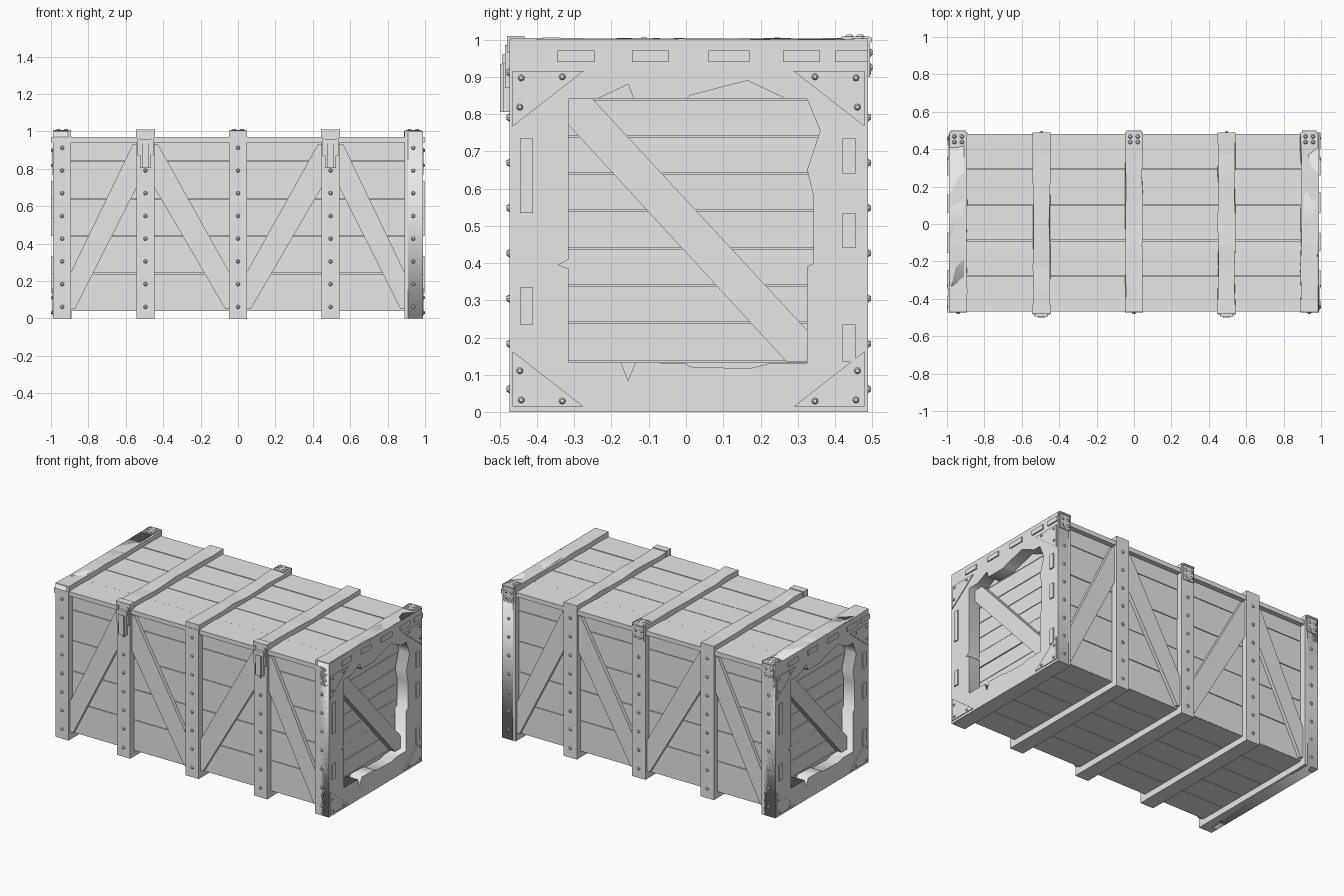
import bpy, bmesh, math, random
from mathutils import Vector, Matrix

random.seed(4)
if "Cube" in bpy.data.objects:
    bpy.data.objects.remove(bpy.data.objects["Cube"])

GREY = (0.8, 0.8, 0.8, 1)
mat = bpy.data.materials.new("plain grey")
mat.use_nodes = True
mat.diffuse_color = GREY
mat.node_tree.nodes["Principled BSDF"].inputs["Base Color"].default_value = GREY

YC = 0.007                       # middle of the crate body
HALF = 0.481                     # body half depth
TURN = Matrix.Translation((0, YC, 0)) @ Matrix.Rotation(math.pi, 4, 'Z') @ Matrix.Translation((0, -YC, 0))
POSTS = [-0.94, -0.495, 0, 0.495, 0.937]
WIDE = 0.096


def finish(name, bm, both=False):
    """Turn a bmesh into an object; both adds a copy on the opposite side."""
    bmesh.ops.recalc_face_normals(bm, faces=bm.faces)
    mesh = bpy.data.meshes.new(name)
    bm.to_mesh(mesh)
    bm.free()
    mesh.materials.append(mat)
    for i in range(2 if both else 1):
        ob = bpy.data.objects.new(name + ("_opposite" if i else ""), mesh)
        bpy.context.collection.objects.link(ob)
        if i:
            ob.matrix_world = TURN


def add_box(bm, x, y, z, wear=0.0, cuts=0):
    """Box from three ranges, optionally with worn long edges."""
    size = Vector((x[1] - x[0], y[1] - y[0], z[1] - z[0]))
    mid = Vector((x[0] + x[1], y[0] + y[1], z[0] + z[1])) / 2
    verts = bmesh.ops.create_cube(bm, size=1, matrix=Matrix.Translation(mid) @ Matrix.Diagonal(size).to_4x4())["verts"]
    if cuts:
        k = max(range(3), key=lambda i: size[i])
        edges = {e for v in verts for e in v.link_edges
                 if abs(e.verts[0].co[k] - e.verts[1].co[k]) > size[k] / 2}
        new = bmesh.ops.subdivide_edges(bm, edges=list(edges), cuts=cuts, use_grid_fill=True)
        for v in {g for g in new["geom_inner"] if isinstance(g, bmesh.types.BMVert)}:
            for i in range(3):
                if i != k:
                    toward = 1 if v.co[i] < mid[i] else -1
                    v.co[i] += toward * random.uniform(-0.2, 1) * wear


def add_prism(bm, pts, axis, a, b):
    """Extrude a flat outline along x (outline y, z) or y (outline x, z)."""
    def place(p, d):
        return (d, p[0], p[1]) if axis == 'x' else (p[0], d, p[1])
    lo = [bm.verts.new(place(p, a)) for p in pts]
    hi = [bm.verts.new(place(p, b)) for p in pts]
    bm.faces.new(lo)
    bm.faces.new(hi)
    for i in range(len(pts)):
        j = (i + 1) % len(pts)
        bm.faces.new((lo[i], lo[j], hi[j], hi[i]))


def add_bolt(bm, pos, normal, r=0.011, h=0.008):
    rot = Vector((0, 0, 1)).rotation_difference(Vector(normal)).to_matrix().to_4x4()
    bmesh.ops.create_cone(bm, cap_ends=True, segments=8, radius1=r, radius2=r * 0.55, depth=h,
                          matrix=Matrix.Translation(Vector(pos) + Vector(normal) * h / 2) @ rot)


FRONT = YC - HALF
BACK = YC + HALF
PANEL = FRONT + 0.038

# Inner body behind the boards
bm = bmesh.new()
add_box(bm, (-0.89, 0.89), (PANEL + 0.015, BACK - 0.053), (0.05, 0.955))
finish("inner_body", bm)

# Long side boards
bm = bmesh.new()
levels = [0.04, 0.24, 0.44, 0.64, 0.84, 0.945]
for i in range(5):
    out = PANEL + random.uniform(0, 0.004)
    add_box(bm, (-0.93, 0.93), (out, PANEL + 0.02), (levels[i] + 0.002, levels[i + 1] - 0.002))
finish("side_boards", bm, True)

# Lid and floor boards
for name, z0, z1 in (("lid_boards", 0.942, 0.972), ("floor_boards", 0.04, 0.06)):
    bm = bmesh.new()
    inset = 0.004 if name == "lid_boards" else 0.038
    step = (BACK - FRONT - 2 * inset) / 5
    for i in range(5):
        y = FRONT + inset + i * step
        add_box(bm, (-0.975, 0.975) if inset < 0.01 else (-0.93, 0.93),
                (y + 0.002, y + step - 0.002), (z0, z1 - random.uniform(0, 0.004)))
    finish(name, bm)

# Upright posts on both long sides
bm = bmesh.new()
for x in POSTS:
    add_box(bm, (x - WIDE / 2, x + WIDE / 2), (FRONT, PANEL + 0.01), (0, 0.97))
finish("upright_posts", bm, True)

# Straps over the lid and skids under the floor
bm = bmesh.new()
for x in POSTS:
    add_box(bm, (x - WIDE / 2, x + WIDE / 2), (FRONT + 0.003, BACK), (0.955, 1.004), 0.007, 7)
finish("lid_straps", bm)
bm = bmesh.new()
for x in POSTS:
    add_box(bm, (x - WIDE / 2, x + WIDE / 2), (FRONT + 0.01, BACK - 0.01), (0, 0.05))
finish("floor_skids", bm)

# Diagonal braces between the posts, alternating in slope
bm = bmesh.new()
for i in range(4):
    lo, hi = POSTS[i] + WIDE / 2, POSTS[i + 1] - WIDE / 2
    if i % 2:
        lo, hi = hi, lo
    d = 0.02 if hi > lo else -0.02
    add_prism(bm, [(lo, 0.05), (lo + d, 0.05), (hi, 0.7), (hi, 0.93), (hi - d, 0.93), (lo, 0.25)],
              'y', FRONT + 0.016, PANEL + 0.01)
finish("side_braces", bm, True)

# Rows of bolts on the posts
bm = bmesh.new()
for x in POSTS:
    for k in range(8):
        add_bolt(bm, (x, FRONT, 0.062 + k * 0.1215), (0, -1, 0))
finish("post_bolts", bm, True)

# Chipped end frames, drawn as an outline with a hole
outer = [(FRONT, 0), (BACK, 0), (BACK, 1), (FRONT, 1)]
inner = [(-.315, .135), (-.175, .135), (-.155, .085), (-.135, .135), (0, .13), (.01, .122), (.17, .117),
         (.22, .13), (.325, .13), (.325, .39), (.342, .4), (.342, .58), (.325, .65), (.36, .755), (.325, .84),
         (.27, .84), (.165, .89), (.01, .85), (0, .84), (-.14, .84), (-.155, .88), (-.24, .84),
         (-.315, .84), (-.315, .41), (-.343, .395), (-.315, .385)]
curve = bpy.data.curves.new("end_frame_outline", 'CURVE')
curve.dimensions = '2D'
curve.fill_mode = 'BOTH'
curve.extrude = 0.04
for loop in (outer, inner):
    spline = curve.splines.new('POLY')
    spline.points.add(len(loop) - 1)
    for p, (y, z) in zip(spline.points, loop):
        p.co = (y, z, 0, 1)
    spline.use_cyclic_u = True
helper = bpy.data.objects.new("end_frame_outline", curve)
bpy.context.collection.objects.link(helper)
flat = bpy.data.meshes.new_from_object(helper.evaluated_get(bpy.context.evaluated_depsgraph_get()))
bm = bmesh.new()
bm.from_mesh(flat)
bpy.data.objects.remove(helper)
bmesh.ops.remove_doubles(bm, verts=bm.verts, dist=0.0001)
for v in bm.verts:
    v.co = (0.948 + v.co.z, v.co.x, v.co.y)
finish("end_frame", bm, True)

# End boards and their diagonal brace
bm = bmesh.new()
levels = [0.05, 0.135, 0.24, 0.34, 0.44, 0.54, 0.64, 0.74, 0.84, 0.95]
for a, b in zip(levels, levels[1:]):
    add_box(bm, (0.87, 0.905 - random.uniform(0, 0.005)), (FRONT + 0.04, BACK - 0.04), (a + 0.002, b - 0.002))
finish("end_boards", bm, True)
bm = bmesh.new()
add_prism(bm, [(-.315, .84), (-.25, .84), (.325, .22), (.325, .135), (.27, .135), (-.315, .77)], 'x', 0.89, 0.945)
finish("end_brace", bm, True)

# Triangular corner plates with bolts, and worn edge strips
bm = bmesh.new()
for sy in (-1, 1):
    for z, dz in ((0.915, -0.148), (0.015, 0.148)):
        y = YC + sy * 0.472
        add_prism(bm, [(y, z), (y - sy * 0.19, z), (y, z + dz)], 'x', 0.985, 0.993)
        for u, w in ((0.12, 0.12), (0.7, 0.1), (0.1, 0.65)):
            add_bolt(bm, (0.993, y - sy * 0.19 * u, z + dz * w), (1, 0, 0), 0.009, 0.006)
finish("corner_plates", bm, True)
bm = bmesh.new()
for a, b in ((-.345, -.245), (-.145, -.045), (.06, .17), (.26, .36), (.4, .488)):
    add_box(bm, (0.985, 0.996), (a, b), (0.94, 0.97))
for y, a, b in ((-.445, .535, .735), (-.445, .235, .335), (.42, .44, .535), (.42, .64, .735), (.42, .135, .235)):
    add_box(bm, (0.985, 0.996), (y, y + 0.035), (a, b))
finish("edge_strips", bm, True)

# Front latches
bm = bmesh.new()
for x in (POSTS[1], POSTS[3]):
    add_box(bm, (x - 0.05, x + 0.05), (FRONT - 0.006, FRONT + 0.04), (0.965, 1.009))
    for s in (-1, 1):
        add_box(bm, (x + s * 0.036 - 0.006, x + s * 0.036 + 0.006), (FRONT - 0.012, FRONT), (0.87, 0.985))
    add_box(bm, (x - 0.03, x + 0.03), (FRONT - 0.016, FRONT), (0.805, 0.94))
    add_box(bm, (x - 0.018, x + 0.018), (FRONT - 0.025, FRONT - 0.01), (0.805, 0.935))
    add_box(bm, (x - 0.036, x + 0.036), (FRONT - 0.02, FRONT), (0.935, 0.96))
finish("front_latches", bm)

# Back hinges with bolted leaves and a pin
bm = bmesh.new()
for x in (POSTS[0], POSTS[2], POSTS[4]):
    add_box(bm, (x - 0.037, x + 0.037), (BACK - 0.07, BACK + 0.004), (0.99, 1.008))
    add_box(bm, (x - 0.037, x + 0.037), (BACK - 0.02, BACK + 0.006), (0.9, 1.004))
    bmesh.ops.create_cone(bm, cap_ends=True, segments=8, radius1=0.009, radius2=0.009, depth=0.08,
                          matrix=Matrix.Translation((x, BACK + 0.003, 0.999)) @ Matrix.Rotation(math.pi / 2, 4, 'Y'))
    for s in (-1, 1):
        for k in (0, 1):
            add_bolt(bm, (x + s * 0.02, BACK - 0.02 - k * 0.03, 1.008), (0, 0, 1), 0.012, 0.006)
            add_bolt(bm, (x + s * 0.02, BACK + 0.006, 0.925 + k * 0.04), (0, 1, 0), 0.012, 0.006)
finish("back_hinges", bm)
